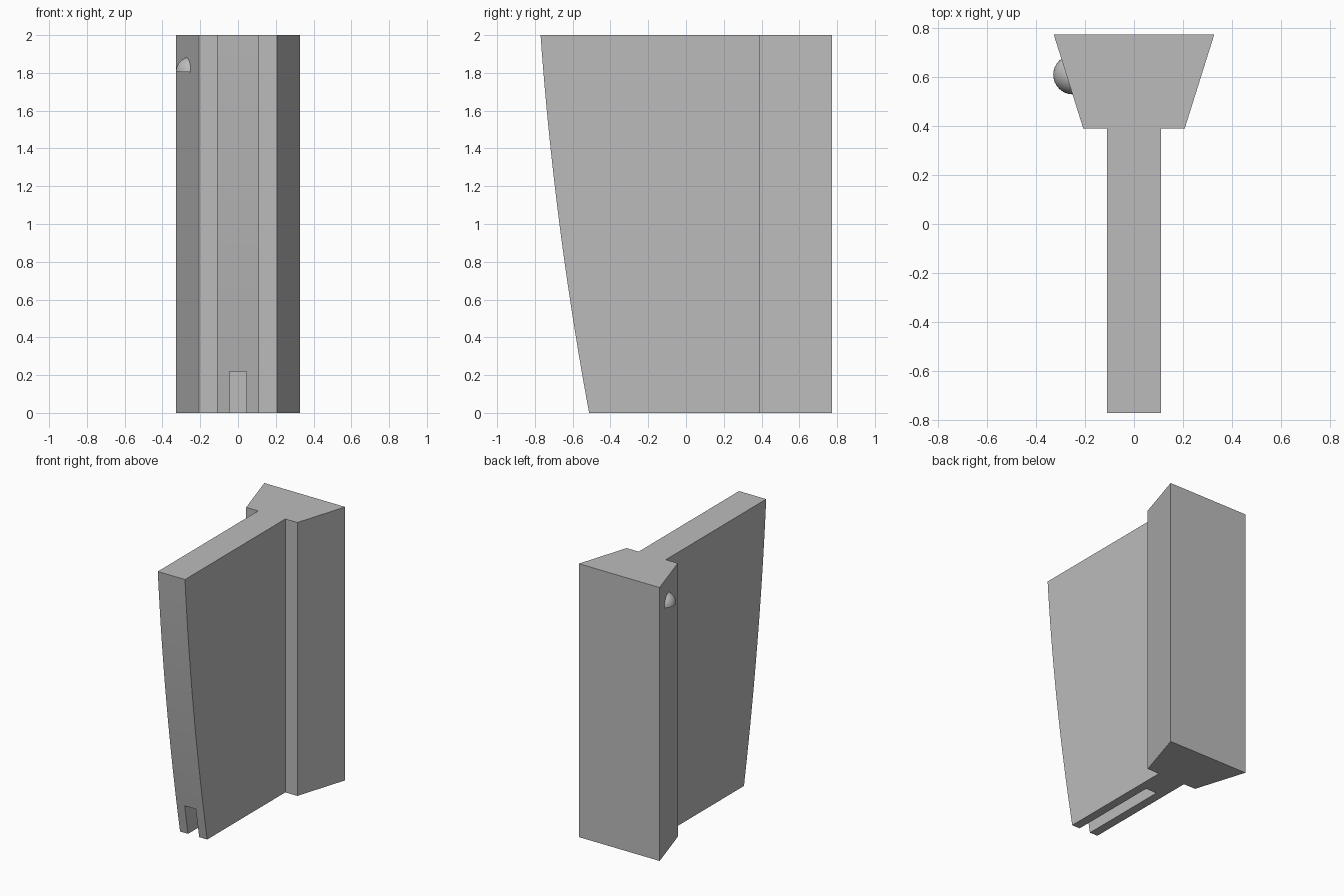
import bpy, bmesh, math
from mathutils import Vector

if "Cube" in bpy.data.objects:
    bpy.data.objects.remove(bpy.data.objects["Cube"])

grey = bpy.data.materials.new("plain grey")
grey.diffuse_color = (0.5, 0.5, 0.5, 1)
grey.use_nodes = True
grey.node_tree.nodes["Principled BSDF"].inputs["Base Color"].default_value = grey.diffuse_color


def finish(name, bm):
    bmesh.ops.recalc_face_normals(bm, faces=bm.faces)
    mesh = bpy.data.meshes.new(name)
    bm.to_mesh(mesh)
    bm.free()
    mesh.materials.append(grey)
    obj = bpy.data.objects.new(name, mesh)
    bpy.context.collection.objects.link(obj)
    return obj


def prism(name, outline, direction):
    """Extrude a closed 3D outline along a direction."""
    bm = bmesh.new()
    face = bm.faces.new([bm.verts.new(p) for p in outline])
    result = bmesh.ops.extrude_face_region(bm, geom=[face])
    verts = [g for g in result["geom"] if isinstance(g, bmesh.types.BMVert)]
    bmesh.ops.translate(bm, verts=verts, vec=Vector(direction))
    return finish(name, bm)


def smooth(obj):
    bpy.ops.object.select_all(action='DESELECT')
    obj.select_set(True)
    bpy.context.view_layer.objects.active = obj
    bpy.ops.object.shade_smooth_by_angle(angle=math.radians(30))


def boolean(obj, other, operation):
    mod = obj.modifiers.new(operation.lower(), 'BOOLEAN')
    mod.operation = operation
    mod.solver = 'EXACT'
    mod.object = other
    bpy.context.view_layer.objects.active = obj
    bpy.ops.object.modifier_apply(modifier=mod.name)
    bpy.data.objects.remove(other)


# Upright blade with a gently bowed front edge, running into the dovetail
W = 0.11
STEPS = 24
front = [(-W, -0.513 - 0.1855 * z + 0.0285 * z * z, z)
         for z in (2 * i / STEPS for i in range(STEPS + 1))]
body = prism("blade_and_dovetail", front + [(-W, 0.5, 2), (-W, 0.5, 0)], (2 * W, 0, 0))

# Dovetail rail along the back
rail = prism("dovetail_rail", [(-0.207, 0.39, 0), (0.207, 0.39, 0),
                               (0.327, 0.772, 0), (-0.327, 0.772, 0)], (0, 0, 2))
boolean(body, rail, 'UNION')

# Slot in the foot of the blade, open at the front and below
slot = prism("slot_cutter", [(-0.045, -1, -0.1), (0.045, -1, -0.1),
                             (0.045, -1, 0.22), (-0.045, -1, 0.22)], (0, 1.18, 0))
boolean(body, slot, 'DIFFERENCE')
smooth(body)

# Half-ball catch on the left flank of the dovetail, flat underneath
bm = bmesh.new()
bmesh.ops.create_uvsphere(bm, u_segments=32, v_segments=16, radius=0.08)
cut = bmesh.ops.bisect_plane(bm, geom=bm.verts[:] + bm.edges[:] + bm.faces[:],
                             plane_co=(0, 0, 0), plane_no=(0, 0, -1), clear_outer=True)
bmesh.ops.holes_fill(bm, edges=[e for e in bm.edges if e.is_boundary], sides=0)
bmesh.ops.translate(bm, verts=bm.verts, vec=(-0.249, 0.608, 1.805))
smooth(finish("catch_nub", bm))
